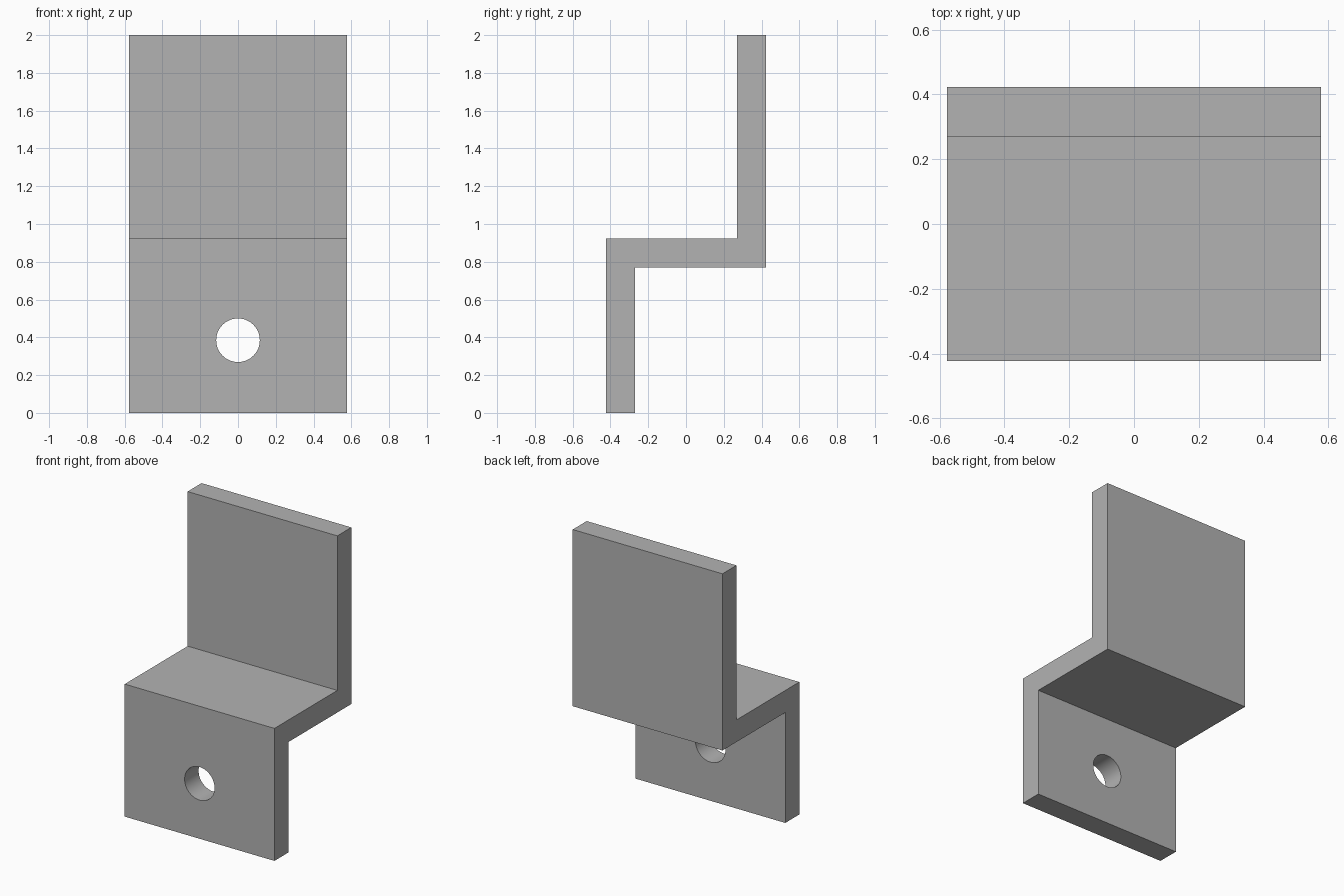
import bpy, bmesh
from math import radians

cube = bpy.data.objects.get("Cube")
if cube:
    bpy.data.objects.remove(cube, do_unlink=True)

U = 2 / 26            # one design unit; the bracket is 26 units tall
WIDTH, DEPTH, THICK = 15 * U, 11 * U, 2 * U
STEP_TOP = 12 * U     # top of the horizontal shelf
HOLE_Z, HOLE_R = 5 * U, 1.5 * U

grey = bpy.data.materials.new("plain grey")
grey.use_nodes = True
colour = (0.45, 0.45, 0.45, 1)
grey.diffuse_color = colour
grey.node_tree.nodes["Principled BSDF"].inputs["Base Color"].default_value = colour

# Z-shaped side profile (y, z), extruded across the width
front, back = -DEPTH / 2, DEPTH / 2
profile = [
    (front, 0), (front + THICK, 0),
    (front + THICK, STEP_TOP - THICK), (back, STEP_TOP - THICK),
    (back, 2), (back - THICK, 2),
    (back - THICK, STEP_TOP), (front, STEP_TOP),
]
bm = bmesh.new()
side = bm.faces.new([bm.verts.new((-WIDTH / 2, y, z)) for y, z in profile])
extruded = bmesh.ops.extrude_face_region(bm, geom=[side])["geom"]
verts = [g for g in extruded if isinstance(g, bmesh.types.BMVert)]
bmesh.ops.translate(bm, verts=verts, vec=(WIDTH, 0, 0))
bmesh.ops.recalc_face_normals(bm, faces=bm.faces)
mesh = bpy.data.meshes.new("bracket")
bm.to_mesh(mesh)
bm.free()
bracket = bpy.data.objects.new("bracket", mesh)
bpy.context.collection.objects.link(bracket)
mesh.materials.append(grey)

# Round bolt hole through the lower plate
bpy.ops.mesh.primitive_cylinder_add(
    vertices=64, radius=HOLE_R, depth=THICK * 2,
    location=(0, front + THICK / 2, HOLE_Z), rotation=(radians(90), 0, 0))
cutter = bpy.context.object
cutter.name = "hole_cutter"
cutter.hide_render = True
cutter.data.materials.append(grey)

cut = bracket.modifiers.new("bolt hole", "BOOLEAN")
cut.operation = "DIFFERENCE"
cut.solver = "EXACT"
cut.object = cutter
bpy.ops.object.select_all(action="DESELECT")
bracket.select_set(True)
bpy.context.view_layer.objects.active = bracket
bpy.ops.object.modifier_apply(modifier=cut.name)
bpy.data.objects.remove(cutter, do_unlink=True)

# Smooth hole wall, crisp plate edges
bpy.ops.object.shade_smooth_by_angle(angle=radians(30))
